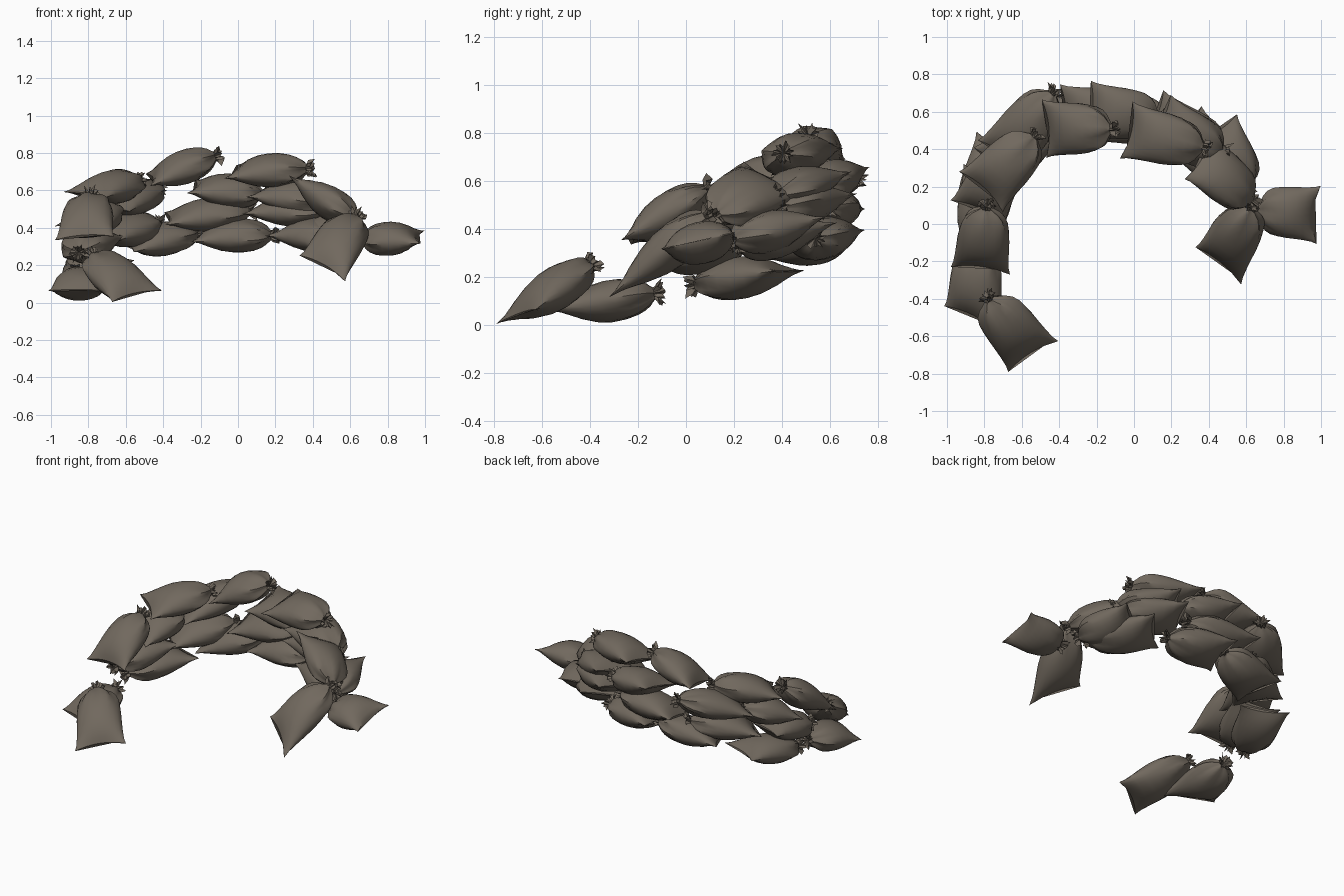
import bpy, math, random
from mathutils import Vector

if "Cube" in bpy.data.objects:
    bpy.data.objects.remove(bpy.data.objects["Cube"])

random.seed(4)
mat = bpy.data.materials.new("dusty brown burlap")
mat.diffuse_color = (0.165, 0.14, 0.112, 1)
mat.use_nodes = True
mat.node_tree.nodes["Principled BSDF"].inputs["Base Color"].default_value = mat.diffuse_color

UP = Vector((-0.09, -0.22, 1)).normalized()   # the whole wall leans with the slope
SEG = 24
# bag outline: (position along bag, half width, half thickness)
PROFILE = [(0.0, 0.160, 0.003), (0.08, 0.150, 0.028), (0.2, 0.145, 0.058),
           (0.35, 0.142, 0.079), (0.5, 0.140, 0.088), (0.65, 0.133, 0.087),
           (0.78, 0.120, 0.077), (0.88, 0.100, 0.062), (0.95, 0.072, 0.046),
           (0.99, 0.044, 0.032), (1.02, 0.026, 0.024)]


def make_bag(name, tail, neck, roll=0, skew=0):
    """Pillow-shaped sack: pinched square end at tail, tied mouth at neck."""
    tail, neck = Vector(tail), Vector(neck)
    axis = neck - tail
    length = axis.length
    axis.normalize()
    side = UP.cross(axis).normalized()
    up = axis.cross(side)
    r = math.radians(roll)
    side, up = side * math.cos(r) - up * math.sin(r), up * math.cos(r) + side * math.sin(r)
    phase = random.uniform(0, 6.28)
    verts, faces = [], []

    def ring(func):
        for i in range(SEG):
            u, s, t = func(i, 2 * math.pi * i / SEG)
            verts.append(tail + axis * u + side * s + up * t)

    # sack body, folds deepen towards the tied mouth
    for u, w, h in PROFILE:
        def body(i, a):
            fold = 1 + 0.2 * max(0, u - 0.6) * 2 * math.sin(6 * a + phase)
            c, s = math.cos(a), math.sin(a)
            corner = 0.030 * max(0, 1 - u) ** 6 * (c * c - 0.6)   # ears of the seam
            slant = skew * (1 - u) * w * c                        # crooked end
            return u * length - corner + slant, w * c * fold, h * s * fold
        ring(body)
    # flared ragged mouth beyond the tie
    for out, rad in ((0.022, 0.044), (0.046, 0.056)):
        def mouth(i, a):
            z = (1, 0.5, 0.85, 0.65)[i % 4] * random.uniform(0.75, 1.15)
            return (length + out * random.uniform(0.5, 1.2),
                    rad * z * math.cos(a), rad * z * math.sin(a))
        ring(mouth)
    rings = len(PROFILE) + 2
    for k in range(rings - 1):
        for i in range(SEG):
            j = (i + 1) % SEG
            faces.append((k * SEG + i, k * SEG + j, (k + 1) * SEG + j, (k + 1) * SEG + i))
    # closed ends: flat seam and sunken mouth
    faces.append(tuple(reversed(range(SEG))))
    verts.append(tail + axis * (length + 0.012))
    last = (rings - 1) * SEG
    for i in range(SEG):
        faces.append((last + i, last + (i + 1) % SEG, len(verts) - 1))

    me = bpy.data.meshes.new(name)
    me.from_pydata([tuple(v) for v in verts], [], faces)
    me.materials.append(mat)
    ob = bpy.data.objects.new(name, me)
    bpy.context.collection.objects.link(ob)
    bpy.context.view_layer.objects.active = ob
    bpy.ops.object.select_all(action='DESELECT')
    ob.select_set(True)
    bpy.ops.object.shade_smooth_by_angle(angle=math.radians(40))


# each bag: tail point, neck point, optional roll in degrees and end slant
ROWS = {
    "end_sandbag": [
        ((-.545, -.70, .04), (-.77, -.41, .245)),
        ((-.86, -.505, .065), (-.83, -.14, .13), 0, .4),
        ((.455, -.215, .19), (.62, .08, .45), -12, .4),
        ((.975, .05, .35), (.67, .075, .335))],
    "bottom_row_sandbag": [
        ((-.70, .42, .225), (-.86, .05, .17)),
        ((-.60, .48, .30), (-.23, .60, .375)),
        ((-.22, .59, .36), (.17, .54, .36)),
        ((.26, .51, .39), (.55, .24, .34))],
    "second_row_sandbag": [
        ((-.76, .27, .35), (-.85, -.09, .27)),
        ((-.74, .30, .35), (-.44, .57, .42)),
        ((-.38, .59, .45), (.05, .59, .49)),
        ((.10, .57, .51), (.46, .40, .49)),
        ((.42, .50, .42), (.60, .20, .36))],
    "third_row_sandbag": [
        ((-.83, .07, .41), (-.69, .37, .50)),
        ((-.70, .36, .50), (-.44, .69, .61)),
        ((-.24, .61, .62), (.12, .57, .58)),
        ((.13, .55, .60), (.46, .38, .54))],
    "top_row_sandbag": [
        ((-.82, -.24, .35), (-.79, .08, .56)),
        ((-.81, .18, .58), (-.54, .46, .65)),
        ((-.47, .51, .66), (-.13, .51, .78)),
        ((-.03, .50, .70), (.36, .41, .715)),
        ((.35, .36, .61), (.62, .13, .46), 40)],
}
for row, bags in ROWS.items():
    for n, bag in enumerate(bags, 1):
        make_bag(f"{row}_{n}", *bag)
